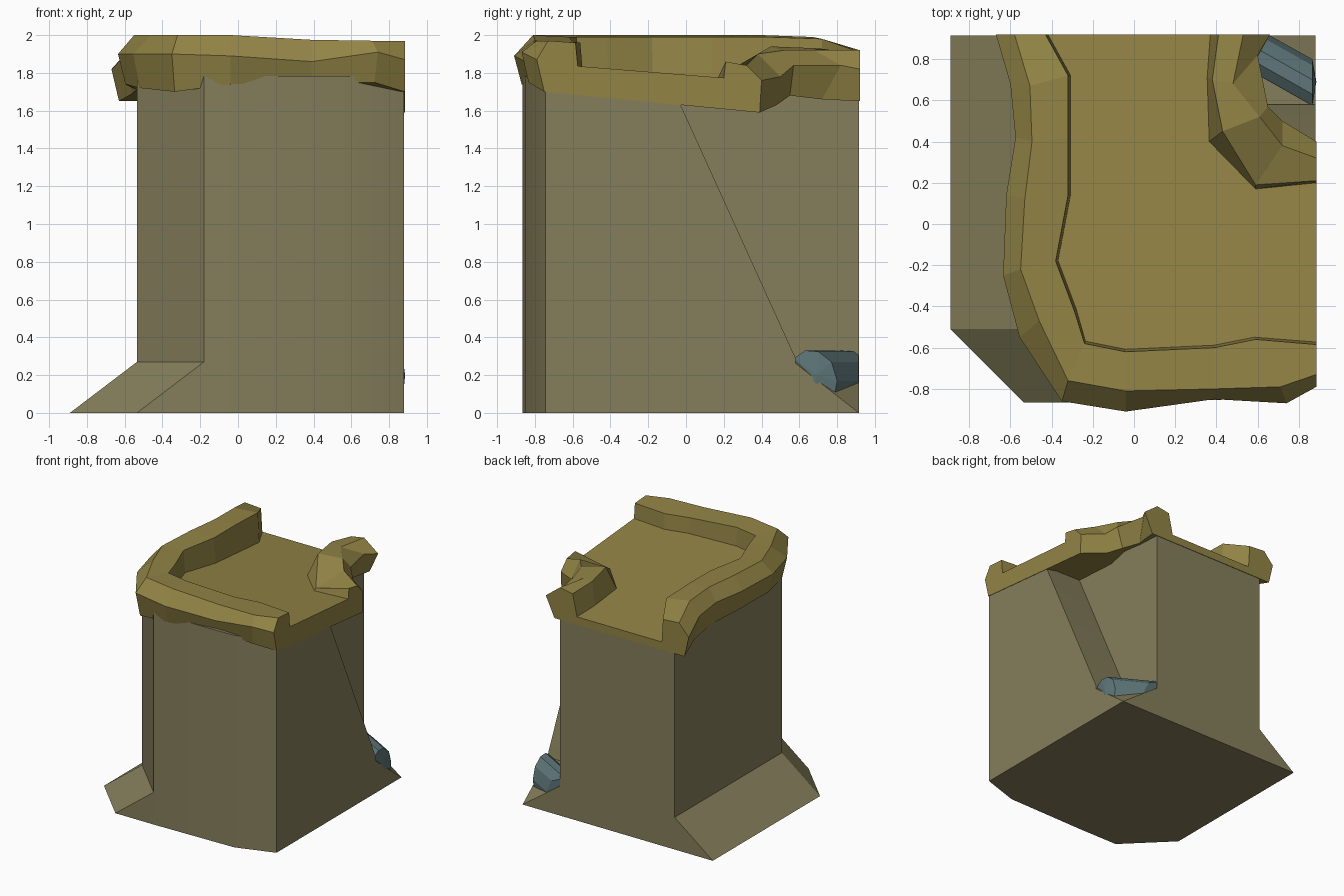
import bpy, bmesh, math
from mathutils import Vector

if "Cube" in bpy.data.objects:
    bpy.data.objects.remove(bpy.data.objects["Cube"], do_unlink=True)


def make_material(name, rgb):
    mat = bpy.data.materials.new(name)
    mat.use_nodes = True
    color = (*rgb, 1)
    mat.diffuse_color = color
    node = next(n for n in mat.node_tree.nodes if n.type == 'BSDF_PRINCIPLED')
    node.inputs["Base Color"].default_value = color
    node.inputs["Roughness"].default_value = 0.9
    return mat


stone = make_material("olive stone", (0.235, 0.21, 0.105))
moss = make_material("ochre moss", (0.29, 0.23, 0.06))
slate = make_material("blue slate", (0.11, 0.175, 0.185))


def finish(bm, name, mat, smooth=False):
    bmesh.ops.recalc_face_normals(bm, faces=bm.faces)
    mesh = bpy.data.meshes.new(name)
    bm.to_mesh(mesh)
    bm.free()
    obj = bpy.data.objects.new(name, mesh)
    bpy.context.scene.collection.objects.link(obj)
    mesh.materials.append(mat)
    if smooth:
        bpy.ops.object.select_all(action='DESELECT')
        obj.select_set(True)
        bpy.context.view_layer.objects.active = obj
        bpy.ops.object.shade_smooth_by_angle(angle=math.radians(30))
    return obj


def hull(name, points, mat):
    bm = bmesh.new()
    for p in points:
        bm.verts.new(p)
    result = bmesh.ops.convex_hull(bm, input=bm.verts)
    loose = {g for g in result["geom_interior"] if isinstance(g, bmesh.types.BMVert)}
    bmesh.ops.delete(bm, geom=list(loose), context='VERTS')
    return finish(bm, name, mat)


def bridge(bm, a, b, closed):
    count = len(a)
    for i in range(count if closed else count - 1):
        j = (i + 1) % count
        bm.faces.new((a[i], a[j], b[j], b[i]))


RIGHT, BACK = 0.885, 0.92     # flat cut planes of the block
SIDE, REAR = 0.88, 0.915      # column faces sit just inside the cap
FOOT = 0.27                   # height of the sloped footings
FRONT = -0.865


# Column with a sloping notch in its right rear corner
def column_ring(bm, notch_y, height):
    plan = [(-0.535, REAR), (-0.535, -0.51), (-0.18, FRONT), (0.56, -0.85),
            (SIDE, -0.745), (SIDE, notch_y), (0.53, notch_y), (0.53, REAR)]
    return [bm.verts.new((x, y, height(y))) for x, y in plan]


bm = bmesh.new()
rings = [column_ring(bm, 0.58, lambda y: 0),
         column_ring(bm, 0.58, lambda y: 0.29),
         column_ring(bm, -0.08, lambda y: 1.74 - 0.05 * y)]
for lower, upper in zip(rings, rings[1:]):
    bridge(bm, lower, upper, True)
bm.faces.new(rings[0])
bm.faces.new(rings[-1])
finish(bm, "column", stone, smooth=True)

# Sloped footings
hull("left_footing",
     [(-0.89, REAR, 0), (-0.89, -0.51, 0), (-0.535, FRONT, 0), (-0.18, FRONT, 0),
      (-0.18, REAR, 0), (-0.535, REAR, FOOT), (-0.535, -0.51, FOOT),
      (-0.18, FRONT, FOOT), (-0.18, REAR, FOOT)], stone)
hull("corner_footing",
     [(SIDE, 0.57, 0), (SIDE, REAR, 0), (0.5, REAR, 0), (0.5, 0.57, 0),
      (SIDE, 0.57, FOOT), (0.5, REAR, FOOT), (0.5, 0.57, FOOT)], stone)

# Slate boulder lying across the notch, running back into the column
section = [(0.575, 0.29), (0.63, 0.33), (0.7, 0.325), (0.77, 0.27), (0.8, 0.17),
           (0.78, 0.06), (0.71, 0.01), (0.65, 0.04), (0.61, 0.15)]
points = [(RIGHT, 0.69, 0.2)]
for y, z in section:
    points.append((0.865, y, z))
    points.append((0.865 - (REAR - y) * 1.75, REAR - 0.003, z))
hull("boulder", points, slate)


# Mossy cap: a bevelled rim profile swept along two stretches of edge
def floor_z(y):
    return 1.79 - 0.08 * y


def main_station(mid, ridge, inner, mid_z, top_z, low_z):
    mid, ridge, inner = Vector(mid), Vector(ridge), Vector(inner)
    inward = (inner - mid).normalized()
    low = mid + inward * 0.04
    base = inner + inward * 0.012
    if mid.y == BACK:
        low.y = base.y = BACK
    if mid.x == RIGHT:
        low.x = base.x = RIGHT
    return [(*low, low_z), (*mid, mid_z), (*ridge, top_z),
            (*inner, top_z - 0.01), (*base, floor_z(base.y))]


main_rim = [
    ((-0.67, BACK), (-0.58, BACK), (-0.43, BACK), 1.82, 1.92, 1.65),
    ((-0.6, 0.68), (-0.505, 0.67), (-0.32, 0.72), 1.89, 1.99, 1.69),
    ((-0.575, 0.42), (-0.495, 0.4), (-0.32, 0.42), 1.9, 2, 1.71),
    ((-0.62, 0.14), (-0.53, 0.12), (-0.32, 0.14), 1.9, 2, 1.73),
    ((-0.635, -0.25), (-0.55, -0.22), (-0.38, -0.18), 1.9, 2, 1.74),
    ((-0.555, -0.55), (-0.46, -0.47), (-0.29, -0.42), 1.9, 2, 1.72),
    ((-0.35, -0.86), (-0.32, -0.76), (-0.24, -0.58), 1.9, 2, 1.7),
    ((-0.04, -0.91), (-0.04, -0.81), (-0.04, -0.62), 1.89, 2, 1.74),
    ((0.39, -0.85), (0.39, -0.8), (0.39, -0.6), 1.86, 1.975, 1.75),
    ((0.74, -0.87), (0.71, -0.79), (0.59, -0.56), 1.91, 1.97, 1.75),
    ((RIGHT, -0.79), (RIGHT, -0.73), (RIGHT, -0.585), 1.87, 1.97, 1.7),
]
stations = [main_station(*row) for row in main_rim]

# Each corner row: lower edge, outer edge, ridge, inner crest, floor line
corner_rim = [
    [(RIGHT, 0.39, 1.59), (RIGHT, 0.4, 1.76), (RIGHT, 0.32, 1.84),
     (RIGHT, 0.21, 1.86), (RIGHT, 0.2)],
    [(0.68, 0.48, 1.63), (0.72, 0.5, 1.78), (0.72, 0.38, 1.9),
     (0.59, 0.19, 1.79), (0.59, 0.17)],
    [(0.58, 0.55, 1.68), (0.65, 0.57, 1.84), (0.61, 0.52, 1.92),
     (0.43, 0.45, 1.94), (0.365, 0.4)],
    [(0.55, 0.72, 1.66), (0.6, 0.82, 1.84), (0.48, 0.68, 1.92),
     (0.38, 0.7, 1.93), (0.355, 0.71)],
    [(0.58, BACK, 1.65), (0.66, BACK, 1.82), (0.53, BACK, 1.92),
     (0.41, BACK, 1.9), (0.37, BACK)],
]
for row in corner_rim:
    x, y = row[-1]
    stations.append(row[:-1] + [(x, y, floor_z(y))])

bm = bmesh.new()
rows = [[bm.verts.new(p) for p in station] for station in stations]
split = len(main_rim)
for stretch in (rows[:split], rows[split:]):
    for a, b in zip(stretch, stretch[1:]):
        bridge(bm, a, b, False)
# Flat cut ends, sunken floor and underside
bm.faces.new(rows[split - 1] + rows[split][::-1])
bm.faces.new(rows[-1] + rows[0][::-1])
bm.faces.new([row[-1] for row in rows])
bm.faces.new([row[0] for row in rows])
finish(bm, "mossy_cap", moss)
